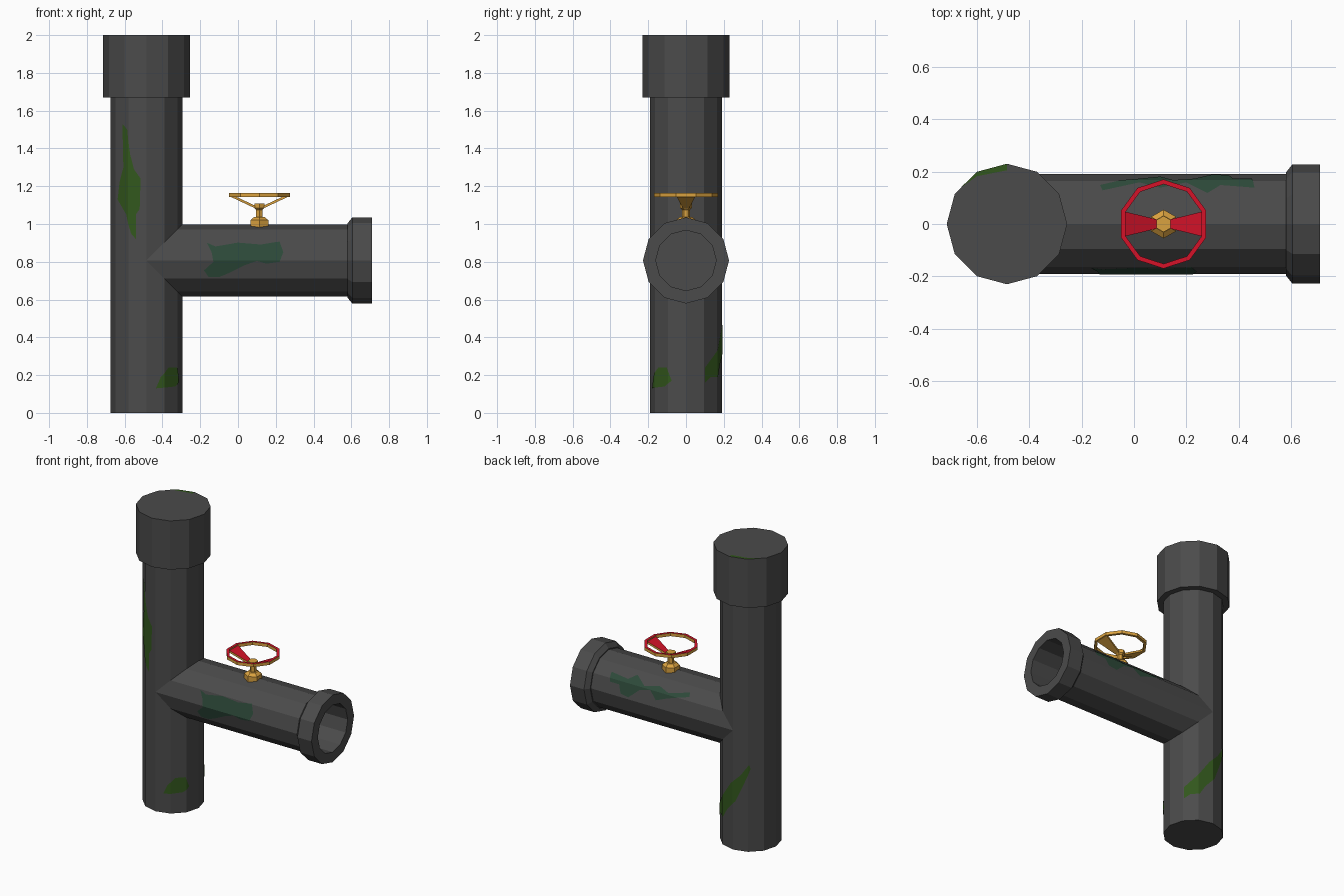
import bpy, bmesh, math
from mathutils import Vector

if "Cube" in bpy.data.objects:
    bpy.data.objects.remove(bpy.data.objects["Cube"])

PX, BZ, R = -0.485, 0.807, 0.19      # upright axis x, branch axis z, pipe radius


def mat(name, rgb):
    m = bpy.data.materials.new(name)
    m.diffuse_color = (*rgb, 1)
    m.use_nodes = True
    m.node_tree.nodes["Principled BSDF"].inputs["Base Color"].default_value = m.diffuse_color
    return m


GREY = mat("dark_grey_iron", (0.07, 0.07, 0.07))
MOSS = mat("moss_green", (0.032, 0.095, 0.012))
TEAL = mat("dull_teal_green", (0.026, 0.068, 0.042))
RED = mat("wheel_red", (0.66, 0.006, 0.022))
GOLD = mat("brass_gold", (0.70, 0.36, 0.05))


def finish(bm, name, *mats):
    me = bpy.data.meshes.new(name)
    bm.to_mesh(me)
    bm.free()
    for m in mats:
        me.materials.append(m)
    ob = bpy.data.objects.new(name, me)
    bpy.context.collection.objects.link(ob)
    return ob


# local (cross a, cross b, along axis) to world
def upright(a, b, h):
    return Vector((PX + a, b, h))


def branch(a, b, h):
    return Vector((h, a, BZ + b))


def valve(a, b, h):
    return Vector((0.113 + a, b, h))


def lathe(bm, profile, sides, place, phase=0.0, start_cap=True, end_cap=True, loop=False):
    rings = []
    for r, h in profile:
        ring = []
        for i in range(sides):
            t = phase + math.tau * i / sides
            a, b = r * math.cos(t), r * math.sin(t)
            hh = PX + abs(b) if h is None else h     # None = mitred end
            ring.append(bm.verts.new(place(a, b, hh)))
        rings.append(ring)
    pairs = list(zip(rings, rings[1:])) + ([(rings[-1], rings[0])] if loop else [])
    for p, q in pairs:
        for i in range(sides):
            j = (i + 1) % sides
            bm.faces.new((p[i], p[j], q[j], q[i]))
    if not loop:
        if start_cap:
            bm.faces.new(rings[0])
        if end_cap:
            bm.faces.new(rings[-1])
    bmesh.ops.recalc_face_normals(bm, faces=bm.faces[:])


# upright pipe with its wide cap
bm = bmesh.new()
lathe(bm, [(R, 0), (R, 1.67), (0.23, 1.67), (0.23, 2.0)], 12, upright)
finish(bm, "upright_pipe", GREY)

# side branch: mitred into the upright, flanged and hollow at the mouth
bm = bmesh.new()
lathe(bm, [(R, None), (R, 0.58), (0.197, 0.58), (0.228, 0.605), (0.228, 0.71),
           (0.16, 0.71), (0.16, 0.41)], 12, branch, start_cap=False)
finish(bm, "branch_pipe", GREY)


# moss patches: flat outlines (facet number, height) folded round the pipe facets
def facet(d):
    """Facet coordinate -3..3 at which the 12-gon reaches offset d."""
    s = [R * math.sin(math.radians(30 * k)) for k in range(-3, 4)]
    d = max(s[0], min(s[-1], d))
    for k in range(6):
        if d <= s[k + 1]:
            return k - 3 + (d - s[k]) / (s[k + 1] - s[k])
    return 3.0


def patch(name, outline, place, material):
    bm = bmesh.new()
    bm.faces.new([bm.verts.new((u, h, 0)) for u, h in outline])
    bmesh.ops.triangulate(bm, faces=bm.faces[:])
    us = [u for u, h in outline]
    for k in range(math.floor(min(us)), math.ceil(max(us)) + 1):
        bmesh.ops.bisect_plane(bm, geom=bm.verts[:] + bm.edges[:] + bm.faces[:],
                               plane_co=(k, 0, 0), plane_no=(1, 0, 0), dist=1e-5)
    rr = R + 0.003
    for v in bm.verts:
        k = math.floor(v.co.x + 1e-5)
        f = v.co.x - k
        t0, t1 = math.radians(30 * k), math.radians(30 * k + 30)
        a = rr * ((1 - f) * math.cos(t0) + f * math.cos(t1))
        b = rr * ((1 - f) * math.sin(t0) + f * math.sin(t1))
        v.co = place(a, b, v.co.y)
    bm.normal_update()
    for fc in bm.faces:
        c = fc.calc_center_median()
        axis = Vector((PX, 0, c.z)) if place is upright else Vector((c.x, 0, BZ))
        if fc.normal.dot(c - axis) < 0:
            fc.normal_flip()
    finish(bm, name, material)


tall = [(-.61, 1.53), (-.585, 1.50), (-.57, 1.37), (-.55, 1.29), (-.515, 1.24), (-.52, 1.08),
        (-.54, 1.05), (-.54, .92), (-.565, .95), (-.59, 1.05), (-.635, 1.13), (-.625, 1.22),
        (-.605, 1.3)]
patch("tall_moss", [(-3 + facet(x - PX), z) for x, z in tall], upright, MOSS)

low = [(-.435, .13), (-.41, .19), (-.37, .24), (-.325, .24), (-.315, .17), (-.335, .14)]
patch("low_moss", [(-3 + facet(x - PX), z) for x, z in low], upright, MOSS)

back = [(32, .16), (32, .24), (60, .33), (83, .44), (105, .51), (122, .59), (125, .56),
        (110, .44), (95, .33), (75, .26), (62, .19), (45, .19)]
patch("back_moss", [(t / 30, z) for t, z in back], upright, MOSS)

side = [(-.165, .90), (-.12, .88), (0, .90), (.12, .89), (.22, .905), (.24, .85), (.22, .80),
        (.15, .79), (.10, .805), (.03, .78), (-.04, .745), (-.10, .72), (-.155, .72),
        (-.18, .755), (-.13, .80), (-.14, .85)]
patch("branch_front_moss", [(6 - facet(z - BZ), x) for x, z in side], branch, TEAL)

rear = [(.46, .93), (.33, .92), (.28, .95), (.20, .91), (.10, .93), (.02, .91), (-.12, .94),
        (-.13, .92), (.02, .88), (.10, .85), (.15, .90), (.23, .88), (.30, .82), (.36, .83),
        (.38, .88), (.45, .88)]
patch("branch_back_moss", [(facet(z - BZ), x) for x, z in rear], branch, TEAL)

# moss sliver on top of the cap
bm = bmesh.new()
bm.faces.new([bm.verts.new((x, y, 2.001)) for x, y in
              [(-.485, .23), (-.60, .199), (-.66, .14), (-.60, .182), (-.485, .205)]])
bm.normal_update()
for f in bm.faces:
    if f.normal.z < 0:
        f.normal_flip()
finish(bm, "cap_moss", MOSS)

# brass valve: hexagonal nut, stem and hub
bm = bmesh.new()
lathe(bm, [(.055, .975), (.055, 1.02), (.032, 1.037), (.02, 1.037), (.02, 1.075),
           (.031, 1.085), (.031, 1.108)], 6, valve, math.pi / 2)
finish(bm, "valve_stem", GOLD)

# hand wheel: ten-sided rim and two sloping spokes, painted red on top
bm = bmesh.new()
lathe(bm, [(.152, 1.142), (.17, 1.142), (.17, 1.163), (.152, 1.163)], 10, valve,
      math.pi / 2, loop=True)
for s in (1, -1):
    v = [bm.verts.new(valve(s * a, w * side_, h + dh))
         for a, w, h in ((.02, .016, 1.082), (.15, .048, 1.143))
         for side_ in (-1, 1) for dh in (0, .014)]
    for q in ((0, 1, 3, 2), (4, 6, 7, 5), (0, 4, 5, 1), (2, 3, 7, 6), (0, 2, 6, 4), (1, 5, 7, 3)):
        bm.faces.new([v[i] for i in q])
bmesh.ops.recalc_face_normals(bm, faces=bm.faces[:])
bm.normal_update()
for f in bm.faces:
    f.material_index = 1 if f.normal.z > 0.5 else 0
finish(bm, "hand_wheel", GOLD, RED)
